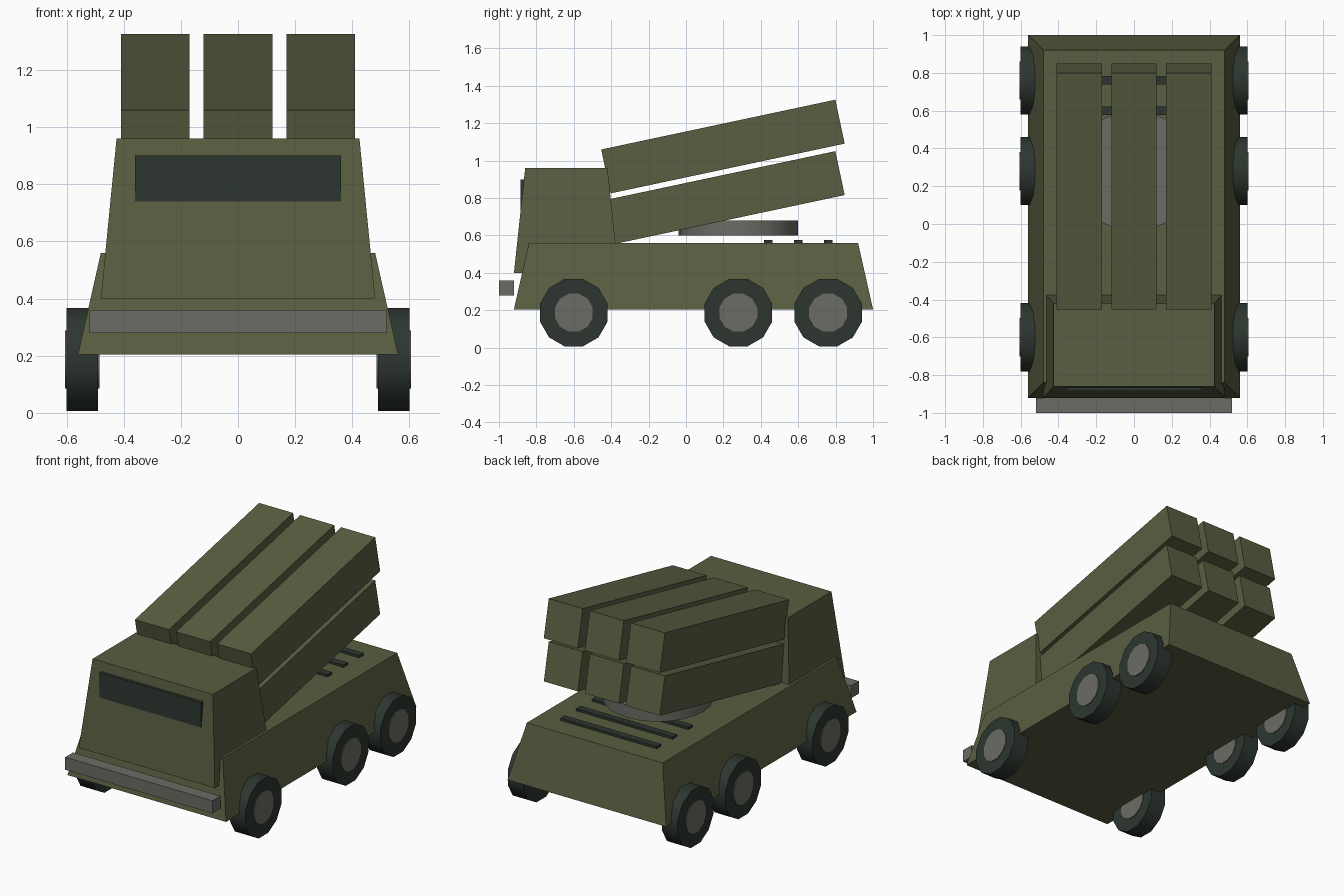
import bpy
import math
from mathutils import Vector

cube = bpy.data.objects.get("Cube")
if cube:
    bpy.data.objects.remove(cube, do_unlink=True)


def material(name, color):
    mat = bpy.data.materials.new(name)
    mat.use_nodes = True
    mat.diffuse_color = (*color, 1)
    mat.node_tree.nodes["Principled BSDF"].inputs["Base Color"].default_value = (*color, 1)
    return mat


olive = material("olive_green", (0.100, 0.112, 0.052))
dark = material("dark_green_black", (0.026, 0.037, 0.030))
grey = material("metal_grey", (0.150, 0.150, 0.130))


def box(name, center, size, mat, tilt=0):
    bpy.ops.mesh.primitive_cube_add(size=1, location=center, rotation=(tilt, 0, 0))
    ob = bpy.context.object
    ob.name = name
    ob.scale = size
    ob.data.materials.append(mat)
    return ob


def tapered_box(name, center, size, top_size, mat):
    """Box whose upper face is narrowed to top_size (x, y)."""
    ob = box(name, center, size, mat)
    for v in ob.data.vertices:
        if v.co.z > 0:
            v.co.x *= top_size[0] / size[0]
            v.co.y *= top_size[1] / size[1]
    return ob


def cylinder(name, center, radius, depth, sides, mat, rotation=(0, 0, 0)):
    bpy.ops.mesh.primitive_cylinder_add(vertices=sides, radius=radius, depth=depth,
                                        location=center, rotation=rotation)
    ob = bpy.context.object
    ob.name = name
    ob.data.materials.append(mat)
    bpy.ops.object.shade_smooth_by_angle(angle=math.radians(40))
    return ob


# Hull and cab
tapered_box("hull", (0, 0.04, 0.3825), (1.12, 1.92, 0.355), (0.96, 1.76), olive)
tapered_box("cab", (0, -0.64, 0.68), (0.96, 0.56, 0.56), (0.85, 0.44), olive)
box("windscreen", (0, -0.87, 0.82), (0.72, 0.03, 0.16), dark)
box("front_bumper", (0, -0.96, 0.32), (1.04, 0.08, 0.08), grey)

# Wheels, with hubs slightly proud on both faces
for side, label in ((1, "left"), (-1, "right")):
    for y, place in ((-0.6, "front"), (0.28, "middle"), (0.76, "rear")):
        center = (side * 0.545, y, 0.187)
        turn = (math.radians(15), 0, 0)
        for part, radius, depth, mat in (("tyre", 0.187, 0.11, dark),
                                         ("hub", 0.105, 0.12, grey)):
            ob = cylinder(f"{place}_{label}_{part}", center, radius, depth, 12, mat,
                          (0, math.pi / 2, 0))
            ob.rotation_euler.rotate_axis("Z", math.radians(15))

# Turntable and rear deck vents
cylinder("turntable", (0, 0.28, 0.64), 0.32, 0.08, 24, grey)
for i in range(3):
    box(f"deck_vent_{i + 1}", (0, 0.44 + 0.16 * i, 0.565), (0.68, 0.045, 0.02), dark)

# Two tilted rows of three launch tubes
for row, z in (("lower", 0.80), ("upper", 1.075)):
    for x, label in ((-0.29, "right"), (0, "middle"), (0.29, "left")):
        box(f"{row}_{label}_launch_tube", (x, 0.1975, z), (0.24, 1.28, 0.24), olive,
            math.radians(12))
